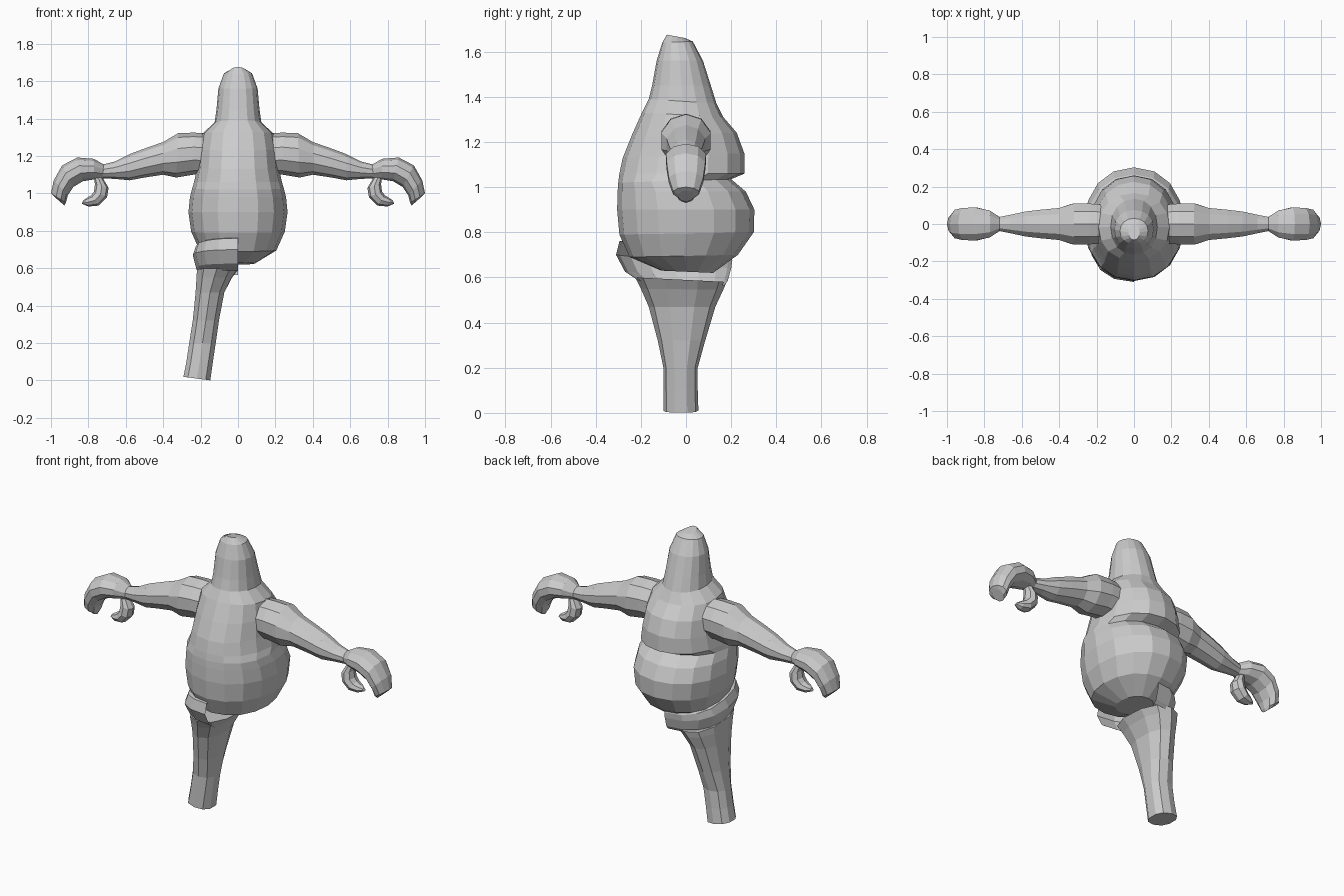
import bpy, bmesh
from math import sin, cos, pi, copysign


def soft(v, e):
    return copysign(abs(v) ** e, v)


def loft(name, rings, closed=True, caps=True):
    """Skin a list of point rings into one flat-shaded mesh."""
    bm = bmesh.new()
    rows = [[bm.verts.new(p) for p in ring] for ring in rings]
    n = len(rows[0])
    for a, b in zip(rows, rows[1:]):
        for i in range(n if closed else n - 1):
            j = (i + 1) % n
            bm.faces.new((a[i], a[j], b[j], b[i]))
    if caps:
        bm.faces.new(rows[0])
        bm.faces.new(rows[-1])
    bmesh.ops.recalc_face_normals(bm, faces=bm.faces)
    me = bpy.data.meshes.new(name)
    bm.to_mesh(me)
    bm.free()
    ob = bpy.data.objects.new(name, me)
    bpy.context.collection.objects.link(ob)
    return ob


def upright(row, n, e=1.0, start=0.0, span=2 * pi, closed=True):
    """Ring from front point (y, z), back point (y, z), x centre, x half width."""
    yf, zf, yb, zb, xc, xh = row
    ring = []
    for i in range(n):
        t = start + span * i / (n if closed else n - 1)
        k = (1 - soft(cos(t), e)) / 2
        ring.append((xc + xh * soft(sin(t), e), yf + (yb - yf) * k, zf + (zb - zf) * k))
    return ring


def sideways(row, n, s):
    """Ring from outer point (x, z), inner point (x, z), y half width."""
    xo, zo, xi, zi, w = row
    ring = []
    for i in range(n):
        t = 2 * pi * i / n
        k = (1 - cos(t)) / 2
        ring.append((s * (xo + (xi - xo) * k), w * sin(t), zo + (zi - zo) * k))
    return ring


# Head and round body in one skin, with a fold across the back
body = [
    (-.085, 1.675, -.005, 1.66, .03),
    (-.105, 1.64, .03, 1.645, .075),
    (-.13, 1.56, .075, 1.56, .105),
    (-.15, 1.45, .11, 1.45, .115),
    (-.165, 1.39, .135, 1.37, .125),
    (-.195, 1.33, .165, 1.31, .19),
    (-.24, 1.23, .225, 1.24, .208),
    (-.28, 1.13, .258, 1.15, .218),
    (-.295, 1.06, .26, 1.06, .235),
    (-.30, 1.02, .20, 1.035, .245),
    (-.303, .98, .265, .98, .257),
    (-.305, .90, .303, .90, .265),
    (-.295, .79, .30, .80, .25),
    (-.25, .69, .23, .70, .205),
    (-.11, .63, .12, .62, .09),
]
loft("body", [upright((a, b, c, d, 0, w), 16, .93) for a, b, c, d, w in body])

# Arms, mitten hands and thumbs, mirrored
arm = [
    (.12, 1.32, .12, 1.10, .105), (.24, 1.325, .24, 1.10, .115),
    (.32, 1.322, .33, 1.085, .115), (.40, 1.275, .40, 1.10, .09),
    (.50, 1.24, .50, 1.085, .08), (.58, 1.21, .58, 1.07, .07),
    (.66, 1.17, .66, 1.078, .052), (.74, 1.15, .74, 1.08, .035),
]
hand = [
    (.71, 1.15, .72, 1.08, .035), (.77, 1.185, .77, 1.075, .075),
    (.86, 1.192, .83, 1.065, .093), (.94, 1.15, .88, 1.035, .09),
    (.985, 1.07, .91, .99, .08), (1.0, 1.0, .92, .95, .06),
    (.985, .985, .928, .935, .035),
]
thumb = [
    (.73, 1.095, .77, 1.085, .025), (.692, 1.03, .765, 1.05, .042),
    (.70, .98, .77, 1.01, .048), (.745, .935, .785, .99, .043),
    (.80, .93, .81, .975, .03), (.835, .945, .828, .962, .012),
]
for s, side in ((-1, "left"), (1, "right")):
    for part, rows, n in (("arm", arm, 10), ("hand", hand, 10), ("thumb", thumb, 8)):
        loft(f"{part}_{side}", [sideways(r, n, s) for r in rows])

# Half waistband, open along the centre line
waist = [
    (-.26, .765, .20, .69, 0, .20),
    (-.295, .76, .205, .675, 0, .225),
    (-.31, .70, .20, .64, 0, .242),
    (-.27, .625, .185, .585, 0, .225),
    (-.21, .585, .17, .565, 0, .215),
]
loft("waistband", [upright(r, 9, .85, pi, pi, False) for r in waist], closed=False, caps=False)

# Single leg
leg = [
    (-.225, .60, .18, .58, -.112, .112),
    (-.20, .55, .165, .545, -.128, .098),
    (-.165, .47, .13, .47, -.15, .08),
    (-.125, .32, .085, .32, -.172, .073),
    (-.10, .20, .052, .20, -.19, .074),
    (-.10, .10, .052, .10, -.205, .074),
    (-.10, .005, .055, .005, -.22, .075),
]
rings = [upright(r, 10, .85) for r in leg]
# Tilt the sole slightly, as it is cut square to the leg
rings[-1] = [(x, y, .01 - (x + .22) * .13) for x, y, z in rings[-1]]
loft("leg", rings)
